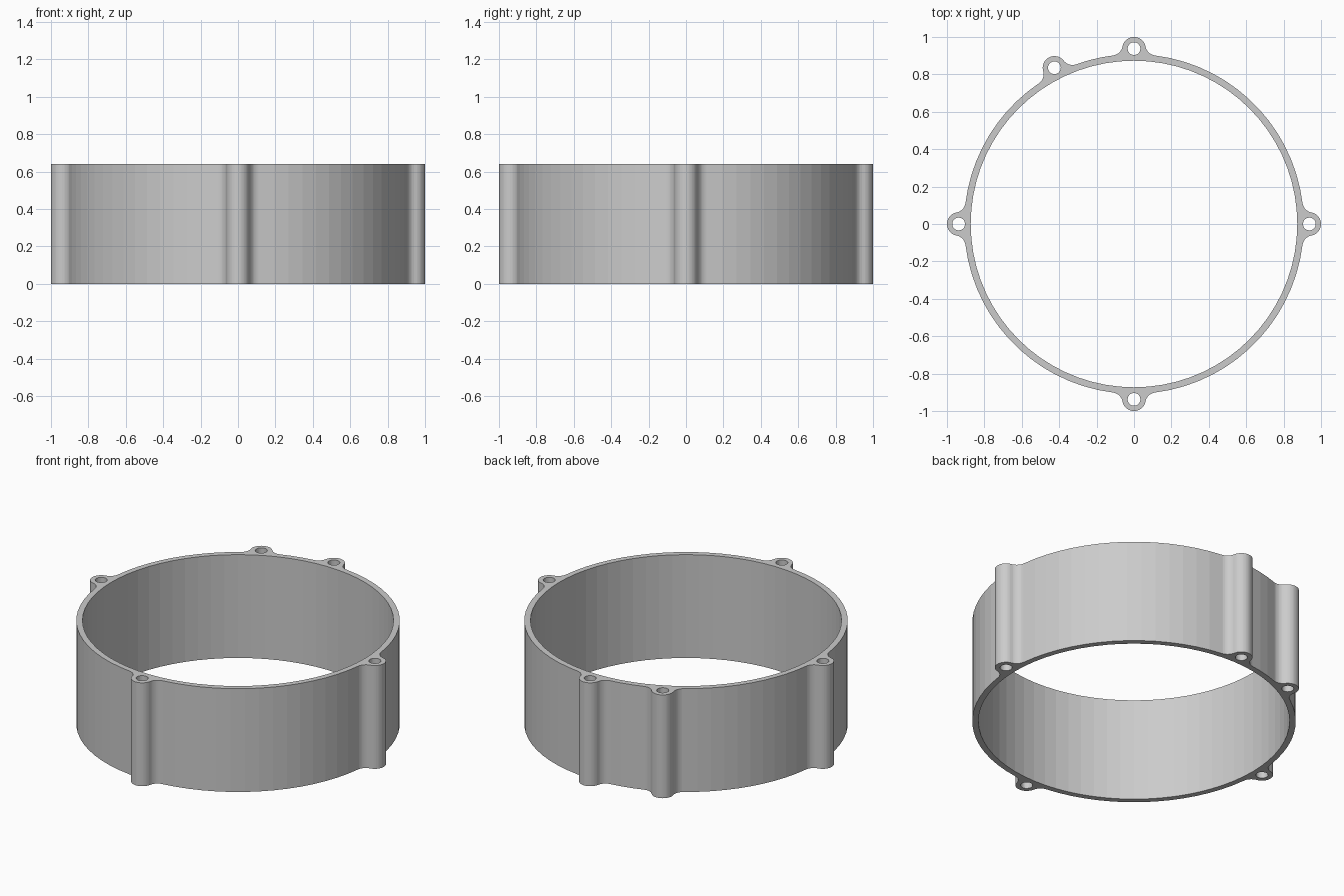
import bpy, bmesh
from math import cos, sin, acos, atan2, radians, pi, tau

if "Cube" in bpy.data.objects:
    bpy.data.objects.remove(bpy.data.objects["Cube"])

R_IN, R_OUT, HEIGHT = 0.873, 0.908, 0.64
BOSS_AT, BOSS_R, HOLE_R, FILLET = 0.9375, 0.0625, 0.034, 0.06
BOSSES = [0, 90, 117, 180, 270]


def polar(r, a, c=(0, 0)):
    return (c[0] + r * cos(a), c[1] + r * sin(a))


def arc(c, r, a0, a1, n):
    return [polar(r, a0 + (a1 - a0) * i / n, c) for i in range(n + 1)]


def heading(p, q):
    return atan2(q[1] - p[1], q[0] - p[0])


def near(a, ref):
    # shift angle a by whole turns so it is closest to ref
    return a - tau * round((a - ref) / tau)


# Outer outline: ring arcs, bosses and the fillets that blend them
D = R_OUT + FILLET
theta = acos((D**2 + BOSS_AT**2 - (BOSS_R + FILLET)**2) / (2 * D * BOSS_AT))
outline = []
for i, deg in enumerate(BOSSES):
    a = radians(deg)
    b = polar(BOSS_AT, a)
    f0, f1 = polar(D, a - theta), polar(D, a + theta)
    s0, s1 = a - theta + pi, a + theta + pi
    outline += arc(f0, FILLET, s0, near(heading(f0, b), s0), 8)
    h0, h1 = near(heading(b, f0), a), near(heading(b, f1), a)
    outline += arc(b, BOSS_R, h0, h1, 20)[1:]
    outline += arc(f1, FILLET, near(heading(f1, b), s1), s1, 8)[1:]
    nxt = radians((BOSSES + [360])[i + 1]) - theta
    n = max(2, round((nxt - a - theta) / radians(5)))
    outline += arc((0, 0), R_OUT, a + theta, nxt, n)[1:-1]

# Bore and screw holes
loops = [outline, arc((0, 0), R_IN, 0, tau, 72)[:-1]]
for deg in BOSSES:
    loops.append(arc(polar(BOSS_AT, radians(deg)), HOLE_R, 0, tau, 28)[:-1])

# Filled profile, extruded to full height
curve = bpy.data.curves.new("ring_profile", 'CURVE')
curve.dimensions = '2D'
curve.fill_mode = 'BOTH'
curve.extrude = HEIGHT / 2
for pts in loops:
    sp = curve.splines.new('POLY')
    sp.points.add(len(pts) - 1)
    for p, (x, y) in zip(sp.points, pts):
        p.co = (x, y, HEIGHT / 2, 1)
    sp.use_cyclic_u = True
tmp = bpy.data.objects.new("ring_profile", curve)
bpy.context.collection.objects.link(tmp)
bpy.context.view_layer.update()
mesh = bpy.data.meshes.new_from_object(tmp.evaluated_get(bpy.context.evaluated_depsgraph_get()))
bpy.data.objects.remove(tmp)

# Weld caps to walls, stand on the ground, flat shading
bm = bmesh.new()
bm.from_mesh(mesh)
bmesh.ops.remove_doubles(bm, verts=bm.verts, dist=1e-5)
bmesh.ops.recalc_face_normals(bm, faces=bm.faces)
low = min(v.co.z for v in bm.verts)
bmesh.ops.translate(bm, verts=bm.verts, vec=(0, 0, -low))
for f in bm.faces:
    f.smooth = False
bm.to_mesh(mesh)
bm.free()
ring = bpy.data.objects.new("spacer_ring", mesh)
bpy.context.collection.objects.link(ring)
